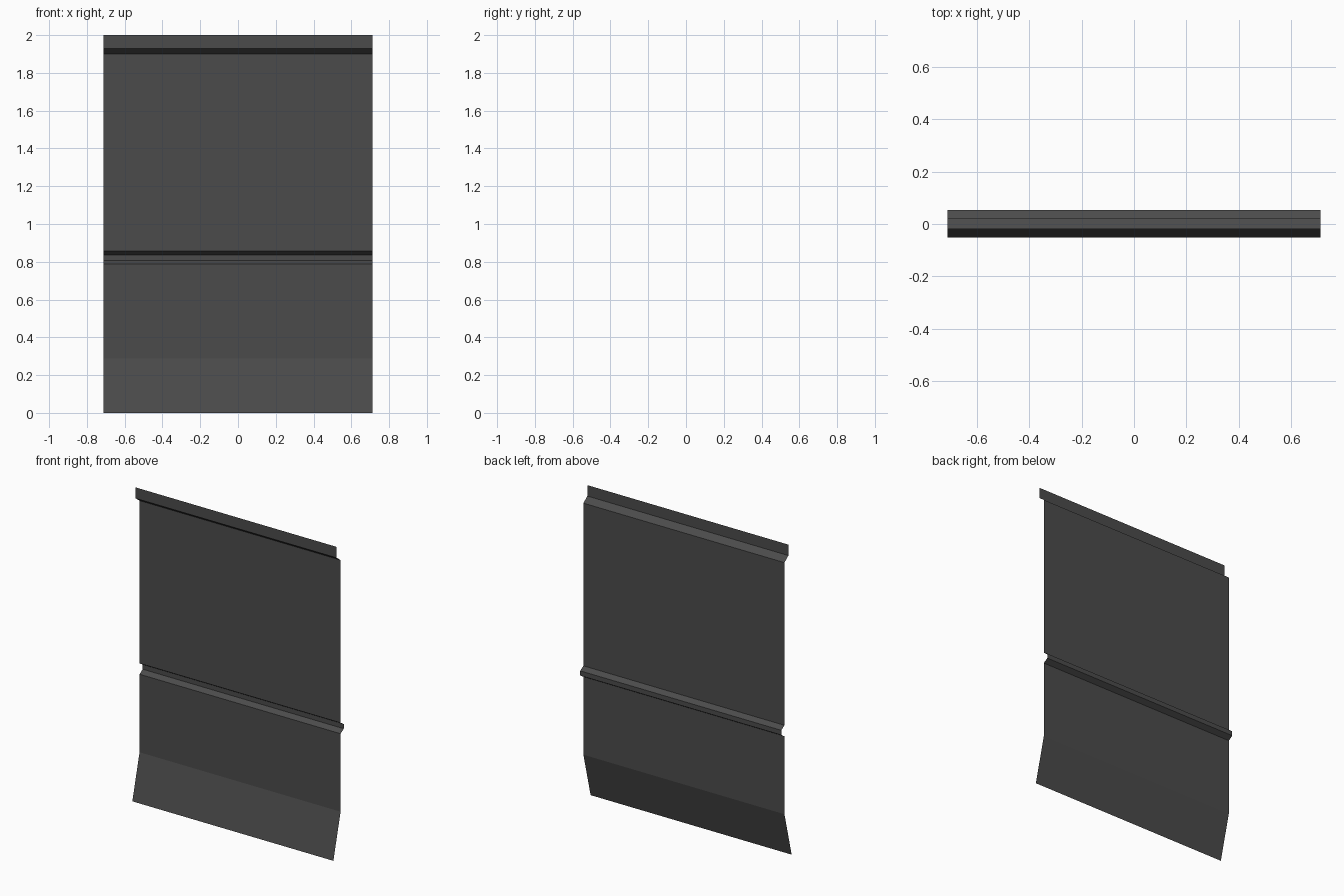
import bpy, bmesh

if "Cube" in bpy.data.objects:
    bpy.data.objects.remove(bpy.data.objects["Cube"])

HALF_WIDTH = 0.713

# Side profile (y, z) of the bent sheet, from bottom to top
profile = [
    (-0.052, 0.0),     # flared bottom edge
    (0.021, 0.287),    # start of wall
    (0.021, 0.787),    # groove: lower slope
    (0.053, 0.807),
    (0.053, 0.837),    # groove: upper slope
    (0.021, 0.857),
    (0.021, 1.90),     # step out to the top lip
    (-0.019, 1.93),
    (-0.019, 2.0),
]

# Sweep the profile across the width as a single thin sheet
bm = bmesh.new()
left = [bm.verts.new((-HALF_WIDTH, y, z)) for y, z in profile]
edges = [bm.edges.new(pair) for pair in zip(left, left[1:])]
swept = bmesh.ops.extrude_edge_only(bm, edges=edges)["geom"]
right = [g for g in swept if isinstance(g, bmesh.types.BMVert)]
bmesh.ops.translate(bm, verts=right, vec=(2 * HALF_WIDTH, 0, 0))

# Turn the outside of the sheet towards the front
bm.normal_update()
bmesh.ops.reverse_faces(bm, faces=[f for f in bm.faces if f.normal.y > 0])

mesh = bpy.data.meshes.new("wall_panel")
bm.to_mesh(mesh)
bm.free()
panel = bpy.data.objects.new("wall_panel", mesh)
bpy.context.collection.objects.link(panel)

# Dark grey finish
mat = bpy.data.materials.new("dark_grey")
mat.diffuse_color = (0.07, 0.07, 0.07, 1)
mat.use_nodes = True
mat.node_tree.nodes["Principled BSDF"].inputs["Base Color"].default_value = mat.diffuse_color
mesh.materials.append(mat)
